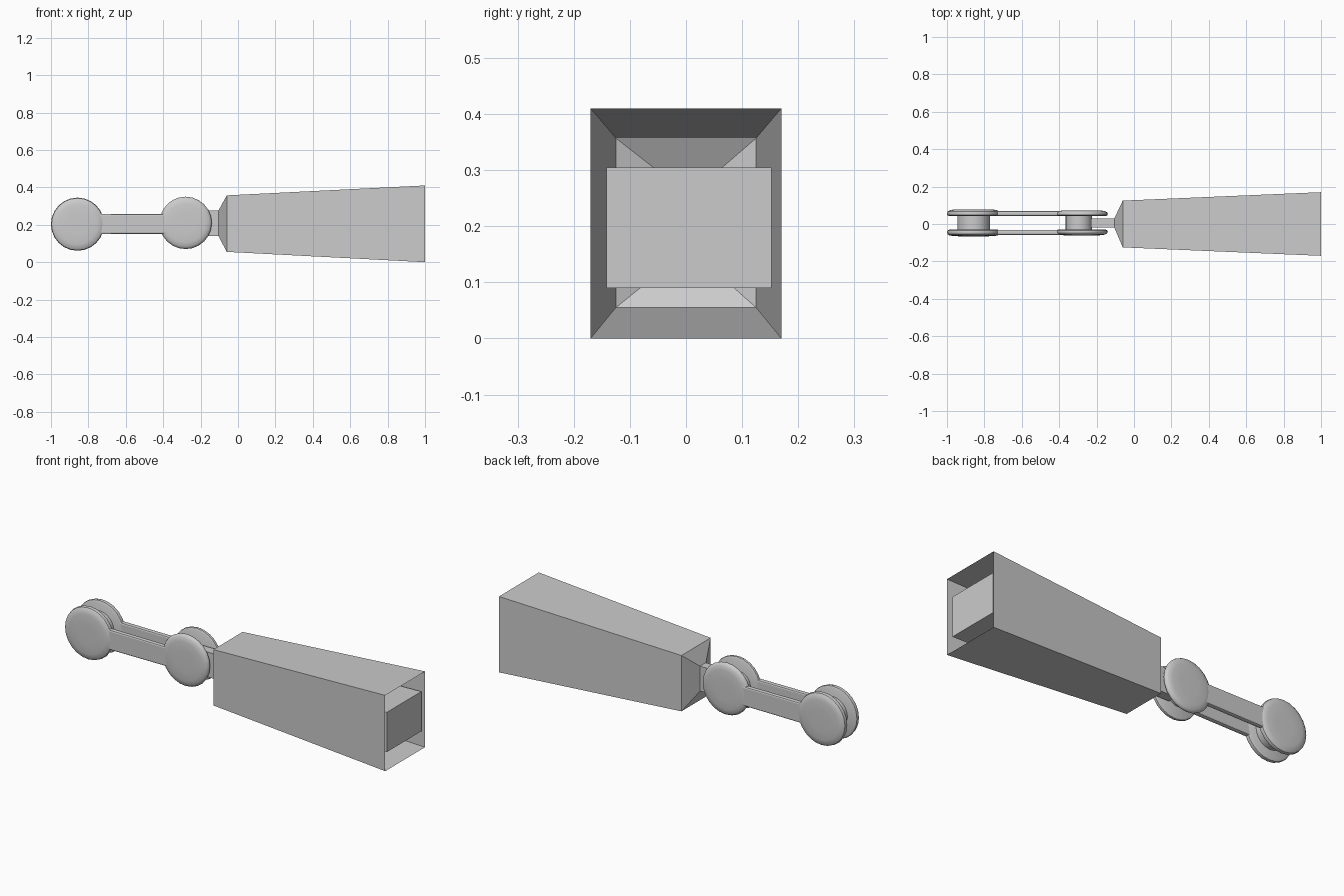
import bpy, bmesh, math

if "Cube" in bpy.data.objects:
    bpy.data.objects.remove(bpy.data.objects["Cube"])

MID = 0.006  # centre plane of the link assembly


def make(name, verts, faces, smooth=False, recalc=True):
    mesh = bpy.data.meshes.new(name)
    mesh.from_pydata(verts, [], faces)
    if recalc:
        bm = bmesh.new()
        bm.from_mesh(mesh)
        bmesh.ops.recalc_face_normals(bm, faces=bm.faces)
        bm.to_mesh(mesh)
        bm.free()
    ob = bpy.data.objects.new(name, mesh)
    bpy.context.collection.objects.link(ob)
    if smooth:
        bpy.ops.object.select_all(action='DESELECT')
        bpy.context.view_layer.objects.active = ob
        ob.select_set(True)
        bpy.ops.object.shade_smooth_by_angle(angle=math.radians(40))
    return ob


def loft_x(name, sections, cap_start=True, cap_end=True):
    """Skin rectangles (x, y0, y1, z0, z1) along x."""
    verts, faces = [], []
    for x, y0, y1, z0, z1 in sections:
        verts += [(x, y0, z0), (x, y1, z0), (x, y1, z1), (x, y0, z1)]
    for s in range(len(sections) - 1):
        for i in range(4):
            j = (i + 1) % 4
            a, b = 4 * s, 4 * s + 4
            faces.append((a + i, b + i, b + j, a + j))
    if cap_start:
        faces.append((0, 1, 2, 3))
    if cap_end:
        n = 4 * (len(sections) - 1)
        faces.append((n + 3, n + 2, n + 1, n))
    return make(name, verts, faces)


def lathe_y(name, cx, cz, profile, n=24):
    """Revolve (radius, y) points about a y-parallel axis, with end caps."""
    verts, faces = [], []
    for r, y in profile:
        for i in range(n):
            a = 2 * math.pi * i / n
            verts.append((cx + r * math.cos(a), y, cz + r * math.sin(a)))
    for s in range(len(profile) - 1):
        for i in range(n):
            j = (i + 1) % n
            faces.append((s * n + i, s * n + j, s * n + n + j, s * n + n + i))
    faces.append(tuple(range(n)))
    faces.append(tuple(range((len(profile) - 1) * n, len(profile) * n)))
    return make(name, verts, faces, smooth=True)


# Tapered sleeve, open at the +x end, with a connecting tab at the narrow end
loft_x("sleeve", [(-0.23, -0.02, 0.03, 0.14, 0.275),
                  (-0.105, -0.02, 0.03, 0.14, 0.275),
                  (-0.06, -0.125, 0.125, 0.055, 0.357),
                  (1.0, -0.17, 0.17, 0.0, 0.41)], cap_end=False)

# Block seated inside the open end
loft_x("inner_block", [(0.5, -0.132, 0.132, 0.09, 0.305),
                       (0.99, -0.142, 0.152, 0.09, 0.305)])

# Link plates: two rounded discs joined by a bar, mirrored on both sides
ENDS = [("outer", -0.858, 0.203, 0.142, 0.072), ("inner", -0.28, 0.21, 0.14, 0.067)]
for side, s in (("front", -1), ("back", 1)):
    for label, cx, cz, r, top in ENDS:
        prof = [(r - 0.012, 0.036), (r - 0.002, 0.041), (r, 0.048),
                (r - 0.003, top - 0.012), (r - 0.013, top - 0.005),
                (r - 0.035, top - 0.001), (r * 0.4, top)]
        lathe_y(f"{side}_{label}_disc", cx, cz, [(a, MID + s * b) for a, b in prof])
    ya, yb = sorted((MID + s * 0.037, MID + s * 0.064))
    bar = loft_x(f"{side}_bar", [(-0.80, ya, yb, 0.149, 0.259),
                                 (-0.34, ya, yb, 0.151, 0.257)])
    bev = bar.modifiers.new("rounded", 'BEVEL')
    bev.width, bev.segments = 0.008, 2

# Spools between the plates
for label, cx, cz, r in (("outer", -0.858, 0.203, 0.087), ("inner", -0.295, 0.208, 0.07)):
    lathe_y(f"{label}_spool", cx, cz, [(r, MID - 0.04), (r, MID + 0.04)])
